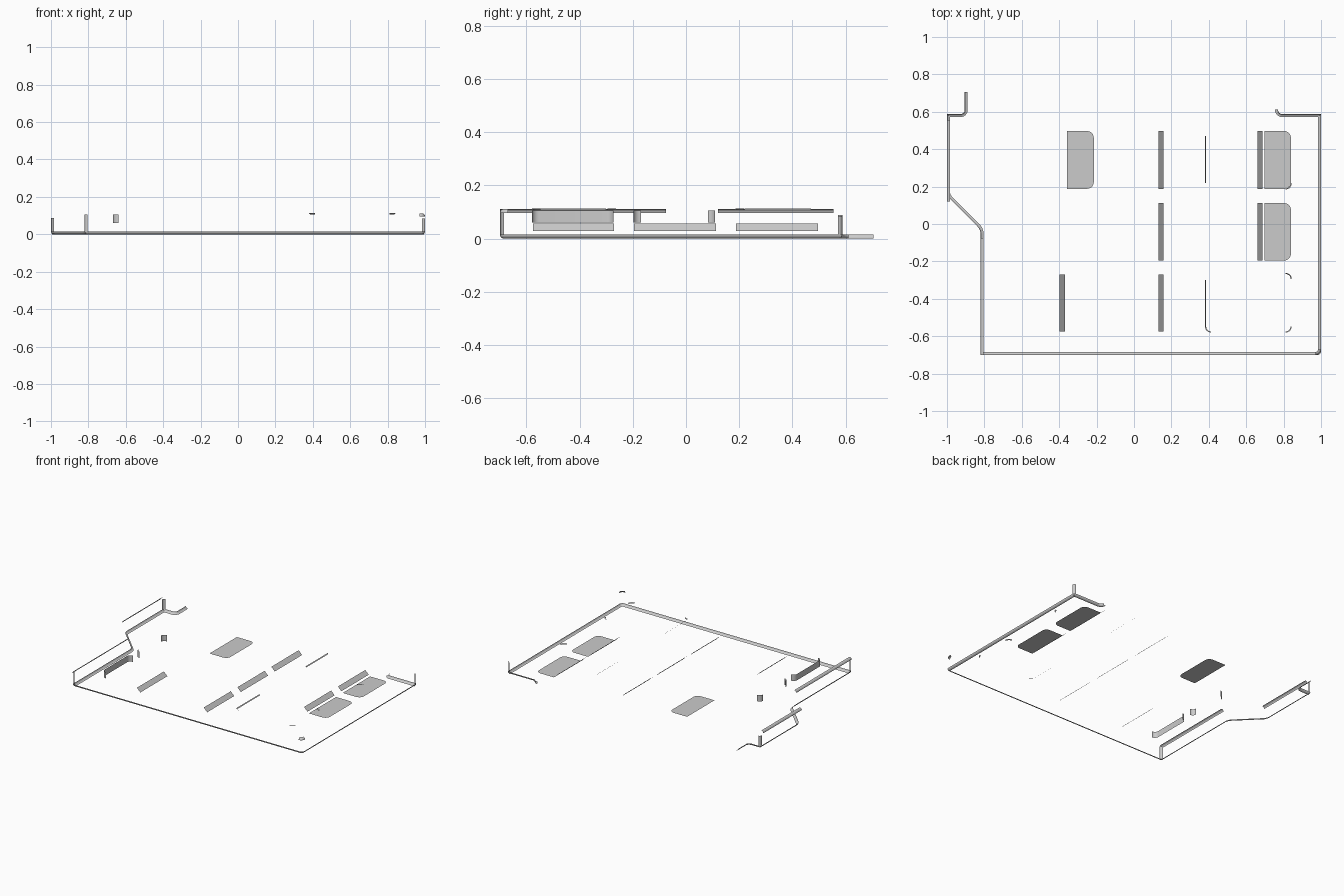
import bpy, math
from mathutils import Vector

if "Cube" in bpy.data.objects:
    bpy.data.objects.remove(bpy.data.objects["Cube"])

R = 0.016   # bend radius of the sheet


def mesh(name, verts, faces, smooth=True):
    me = bpy.data.meshes.new(name)
    me.from_pydata(verts, [], faces)
    me.update()
    ob = bpy.data.objects.new(name, me)
    bpy.context.collection.objects.link(ob)
    if smooth:
        bpy.ops.object.select_all(action='DESELECT')
        ob.select_set(True)
        bpy.context.view_layer.objects.active = ob
        bpy.ops.object.shade_smooth_by_angle(angle=math.radians(35))
    return ob


def fillet(points, seg=6):
    """Round each (x, y, radius) corner of an open path."""
    out = []
    for i, (x, y, r) in enumerate(points):
        p = Vector((x, y))
        if r == 0 or i in (0, len(points) - 1):
            out.append(p)
            continue
        a = (Vector(points[i - 1][:2]) - p).normalized()
        b = (Vector(points[i + 1][:2]) - p).normalized()
        half = a.angle(b) / 2
        c = p + (a + b).normalized() * (r / math.sin(half))
        s, e = p + a * (r / math.tan(half)) - c, p + b * (r / math.tan(half)) - c
        for k in range(seg + 1):
            d = s.slerp(e, k / seg)
            out.append(c + d.normalized() * r)
    return out


def sweep(name, path, profile):
    """Sweep (inward offset, z) profile; inward is left of travel."""
    verts, faces, n = [], [], len(profile)
    for i, p in enumerate(path):
        u = (p - path[i - 1]).normalized() if i else (path[1] - p).normalized()
        v = (path[i + 1] - p).normalized() if i < len(path) - 1 else u
        t = (u + v).normalized()
        m = Vector((-t.y, t.x)) / max(t.dot(u), 0.3)
        verts += [(p.x + m.x * d, p.y + m.y * d, z) for d, z in profile]
    for i in range(len(path) - 1):
        for j in range(n - 1):
            k = i * n + j
            faces.append((k, k + 1, k + n + 1, k + n))
    return mesh(name, verts, faces)


# Quarter-round bend profile, from wall to floor, and its upper counterpart
bend = [(R - R * math.cos(a), R - R * math.sin(a))
        for a in (k / 6 * math.pi / 2 for k in range(7))]
top_bend = [(d, 0.112 - z) for d, z in bend][::-1]

# Rounded bend around the floor outline
outline = [(-.905, .705, 0), (-.905, .588, .022), (-1, .588, .004), (-1, .15, .06),
           (-.82, -.03, .06), (-.82, -.7, .01), (1, -.7, .02), (1, .588, .004),
           (.77, .588, .022), (.77, .611, 0)]
sweep("floor_edge_bend", fillet(outline), bend)

# Bends at the top of the side walls and the front right corner
V = Vector
sweep("side_top_bend_front", [V((-.82, -.075)), V((-.82, -.7))], top_bend)
sweep("side_top_bend_rear", [V((-1, .555)), V((-1, .12))], top_bend)
sweep("corner_top_bend", fillet([(.97, -.7, 0), (1, -.7, .028), (1, -.67, 0)]), top_bend)

# Upright bends at the wall corners
for name, x, y, sx, sy, h in (("front_left", -.82, -.7, 1, 1, .106),
                              ("rear_left", -1, .588, 1, -1, .088),
                              ("rear_right", 1, .588, -1, -1, .085)):
    pts = [(x + sx * a, y + sy * b) for a, b in bend]
    if sx * sy < 0:
        pts.reverse()
    n = len(pts)
    mesh(name + "_corner_bend", [(a, b, z) for z in (R, h) for a, b in pts],
         [(i, i + 1, n + i + 1, n + i) for i in range(n - 1)])

# Left bay wall, with the two rounded ends of its neighbour
wall = [(0, .105), (0, .06)]
sweep("bay_wall", fillet([(-.64, -.273, 0), (-.668, -.273, .027), (-.668, -.58, .027),
                          (-.64, -.58, 0)]), wall)
sweep("bay_end_rear", fillet([(-.64, .11, 0), (-.668, .11, .026), (-.668, .083, 0)]), wall)
sweep("bay_end_front", fillet([(-.668, -.17, 0), (-.668, -.198, .026), (-.64, -.198, 0)]), wall)

# Sloped sides of the recesses
rows = [(-.575, -.27), (-.195, .112), (.188, .497)]
for x, picks in ((-.397, (0,)), (.132, (0, 1, 2)), (.659, (1, 2))):
    for r in picks:
        a, b = rows[r]
        mesh("recess_slope", [(x, a, .056), (x + .027, a, .029),
                              (x + .027, b, .029), (x, b, .056)], [(0, 1, 2, 3)], False)

# Flat recess floors, rounded on the right
for x, r in ((-.357, 2), (.697, 1), (.697, 2)):
    a, b = rows[r]
    pts = fillet([(x, a, 0), (x + .142, a, .036), (x + .142, b, .036), (x, b, 0)])
    mesh("recess_floor", [(p.x, p.y, .02) for p in pts], [tuple(range(len(pts)))], False)

# Small upper rim pieces of the recesses, falling inward
rim = [(-.003, .113), (.003, .107)]
sweep("recess_rim_rear", [V((.383, .47)), V((.383, .22))], rim)
sweep("recess_rim_front", fillet([(.383, -.3, 0), (.383, -.577, .028), (.412, -.577, 0)]), rim)
for y, s in ((-.577, 1), (-.265, -1), (.188, 1)):
    path = fillet([(.81, y, 0), (.84, y, .028), (.84, y + s * .03, 0)])
    sweep("recess_rim_corner", path if s > 0 else path[::-1], rim)
